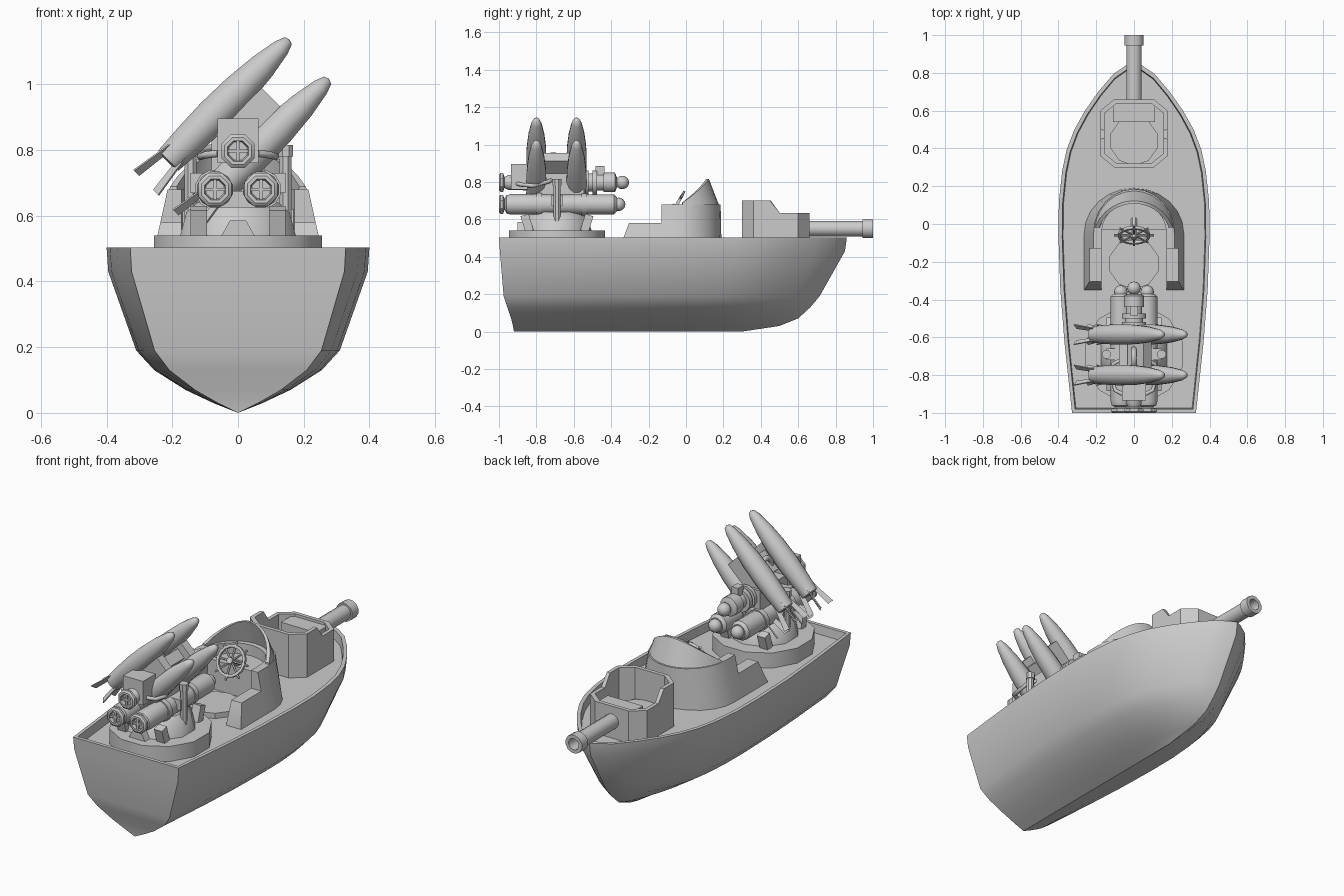
import bpy, bmesh
from math import sin, cos, pi, radians
from mathutils import Vector, Matrix

if "Cube" in bpy.data.objects:
    bpy.data.objects.remove(bpy.data.objects["Cube"])


def finish(name, bm, angle=30):
    bmesh.ops.remove_doubles(bm, verts=bm.verts, dist=0.0005)
    bmesh.ops.recalc_face_normals(bm, faces=bm.faces)
    me = bpy.data.meshes.new(name)
    bm.to_mesh(me)
    bm.free()
    ob = bpy.data.objects.new(name, me)
    bpy.context.collection.objects.link(ob)
    bpy.ops.object.select_all(action='DESELECT')
    ob.select_set(True)
    bpy.context.view_layer.objects.active = ob
    bpy.ops.object.shade_smooth_by_angle(angle=radians(angle))
    return ob


def loft(name, rings, closed=True, caps=(True, True), M=Matrix(), angle=30):
    """Skin a list of equally long point rings."""
    bm = bmesh.new()
    vs = [[bm.verts.new(M @ Vector(p)) for p in r] for r in rings]
    n = len(rings[0])
    for a, b in zip(vs, vs[1:]):
        for i in range(n if closed else n - 1):
            j = (i + 1) % n
            bm.faces.new((a[i], a[j], b[j], b[i]))
    if caps[0]:
        bm.faces.new(vs[0])
    if caps[1]:
        bm.faces.new(vs[-1])
    return finish(name, bm, angle)


def frame(origin, axis):
    q = Vector((0, 0, 1)).rotation_difference(Vector(axis).normalized())
    return Matrix.Translation(origin) @ q.to_matrix().to_4x4()


def lathe(name, profile, origin, axis=(0, 0, 1), sides=12, angle=35):
    rings = [[(r * cos(2 * pi * (i + .5) / sides), r * sin(2 * pi * (i + .5) / sides), s)
              for i in range(sides)] for r, s in profile]
    rings = [r if abs(p[0]) > 0 else [(0, 0, p[1])] * sides for r, p in zip(rings, profile)]
    ends = (profile[0][0] > 0, profile[-1][0] > 0)
    return loft(name, rings, caps=ends, M=frame(origin, axis), angle=angle)


def rod(name, a, b, r, sides=8):
    d = Vector(b) - Vector(a)
    return lathe(name, [(r, 0), (r, d.length)], a, d, sides)


def box(name, c, size, rot=Matrix()):
    bm = bmesh.new()
    bmesh.ops.create_cube(bm, size=1, matrix=Matrix.Translation(c) @ rot @ Matrix.Diagonal((*size, 1)))
    return finish(name, bm)


def ball(name, c, r):
    bm = bmesh.new()
    bmesh.ops.create_uvsphere(bm, u_segments=12, v_segments=8, radius=r, matrix=Matrix.Translation(c))
    return finish(name, bm, 60)


def pipe(name, pts, r):
    cu = bpy.data.curves.new(name, 'CURVE')
    cu.dimensions = '3D'
    cu.bevel_depth, cu.bevel_resolution, cu.use_fill_caps = r, 2, True
    sp = cu.splines.new('POLY')
    sp.points.add(len(pts) - 1)
    for p, q in zip(sp.points, pts):
        p.co = (*q, 1)
    ob = bpy.data.objects.new(name, cu)
    bpy.context.collection.objects.link(ob)


# Hull: deck outline shrunk level by level, with a recessed deck inside the rim
outline = [(.99, .1), (.965, .27), (.915, .47), (.86, .65), (.806, .79), (.75, .89), (.69, .95),
           (.6, .995), (.5, 1), (.35, .975), (.2, .92), (0, .82)]


def level(z, w, y0, y1):
    side = [(f * w, y0 + t * (y1 - y0), z) for t, f in outline]
    return [(0, y1, z)] + side + [(-x, y, z) for x, y, z in reversed(side)]


loft("hull", [level(*l) for l in [
    (0, 0, -.92, .3), (.03, .075, -.925, .5), (.07, .16, -.935, .6), (.13, .255, -.955, .665),
    (.19, .31, -.975, .715), (.43, .395, -.995, .85), (.503, .4, -1, .86),
    (.503, .38, -.98, .835), (.455, .375, -.975, .83)]], caps=(False, True))

# Bow gun tub: octagon with a lower front half
half = [(.105, .3), (.178, .36), (.178, .45), (.178, .5), (.178, .6), (.105, .66)]
tub = half + [(-x, y) for x, y in reversed(half)]


def tub_ring(k, z):
    return [(x * k, .48 + (y - .48) * k, z if z else (.7 if y < .46 else .635)) for x, y in tub]


loft("gun_tub", [tub_ring(1, .44), tub_ring(1, None), tub_ring(.88, None), tub_ring(.88, .5)])
box("gun_mount", (0, .59, .55), (.22, .1, .14))
lathe("gunner_seat", [(.12, 0), (.13, .03), (0, .03)], (0, .44, .5), sides=10)
lathe("bow_gun", [(.042, 0), (.042, .325), (.052, .325), (.052, .38), (.032, .38), (.03, .2), (0, .2)],
      (0, .62, .55), (0, 1, 0))

# Cockpit: U-shaped coaming, stepped at the sides, swept from left to right
legs = [(-.35, .46), (-.305, .58), (-.13, .58), (-.13, .68)]
stations = [(0, y + .05, z) for y, z in legs]
stations += [(pi * i / 12, 0, .68) for i in range(13)]
stations += [(pi, y + .05, z) for y, z in reversed(legs)]


def coaming(a, dy, z):
    xo = .265 - (z - .45) * .22
    y = -.05 + dy
    return [(.265 * cos(a), y + .24 * sin(a), .45), (xo * cos(a), y + .235 * sin(a), z),
            (.172 * cos(a), y + .17 * sin(a), z), (.172 * cos(a), y + .17 * sin(a), .45)]


loft("cockpit_wall", [coaming(*s) for s in stations])


# Windshield: leaning arc rising towards the bow
def shield(a):
    h = .135 * max(0, sin(a) - .08) / .92
    k = 1 - .23 * h / .13
    return [(r * cos(a) * q, -.05 + (r + .015) * sin(a) * q, z)
            for r, q, z in ((.212, 1, .675), (.212, k, .68 + h), (.192, k, .68 + h), (.185, 1, .675))]


loft("windshield", [shield(radians(8 + 164 * i / 12)) for i in range(13)])
dash = [(.173 * cos(pi * i / 10), -.03 + .155 * sin(pi * i / 10)) for i in range(11)]
loft("dashboard", [[(x, y, z) for x, y in dash] for z in (.45, .62)])
lathe("cockpit_floor_disc", [(.135, 0), (.135, .03), (0, .03)], (0, -.21, .455), sides=10)

# Ship's wheel with eight handles
W = Matrix.Translation((0, -.06, .66)) @ Matrix.Rotation(radians(60), 4, 'X')
section = [(.072, -.008), (.086, -.008), (.086, .008), (.072, .008), (.072, -.008)]
loft("wheel_rim", [[(r * cos(pi * i / 8), r * sin(pi * i / 8), z) for i in range(16)]
                   for r, z in section], caps=(False, False), M=W)
for i in range(8):
    a = pi * i / 4
    rod("wheel_spoke", W @ Vector((0, 0, 0)), W @ Vector((.105 * cos(a), .105 * sin(a), 0)), .006, 6)
rod("wheel_column", W @ Vector((0, 0, .02)), W @ Vector((0, 0, -.1)), .018)

# Weapon turret base and pedestal
lathe("turret_base", [(.265, 0), (.265, .09), (0, .09)], (0, -.69, .45), sides=12)
lathe("turret_pedestal", [(.185, 0), (.165, .07), (.13, .1), (0, .1)], (0, -.69, .54), sides=10)
for sx in (-1, 1):
    rod("side_column", (.145 * sx, -.69, .57), (.145 * sx, -.69, .8), .02)
    lathe("column_cap", [(.025, 0), (.025, .035)], (.145 * sx, -.69, .78), sides=8)
    box("column_arm", (.1 * sx, -.69, .7), (.09, .06, .06))
    for sy in (-1, 1):
        box("pedestal_foot", (.12 * sx, -.69 + .16 * sy, .58), (.05, .045, .09),
            Matrix.Rotation(-.3 * sy, 4, 'X'))
loft("pedestal_bracket", [[(-.05, y, .54), (.05, y, .54), (.025, y, .585), (-.025, y, .585)]
                          for y in (-.9, -.84)])

# Three launch tubes, each with a banded body, nozzle with cross, and a nose ball
lower = [(.03, -.97), (.05, -.96), (.056, -.94), (.056, -.8), (.062, -.8), (.062, -.77), (.055, -.77),
         (.055, -.56), (.061, -.56), (.061, -.53), (.055, -.53), (.055, -.385), (.04, -.37), (0, -.37)]
upper = [(.03, -.97), (.042, -.95), (.045, -.72), (.045, -.54), (.066, -.54), (.066, -.52), (.05, -.52),
         (.05, -.5), (.066, -.5), (.066, -.475), (.045, -.475), (.045, -.44), (.054, -.44),
         (.054, -.38), (.03, -.37), (0, -.37)]
for x, z, prof, yb in ((-.07, .68, lower, -.36), (.07, .68, lower, -.36), (0, .797, upper, -.34)):
    lathe("launch_tube", prof, (x, 0, z), (0, 1, 0), 12)
    ball("tube_nose", (x, yb, z), .036)
    lathe("nozzle", [(.03, .03), (.055, .022), (.055, .008), (.045, 0), (.034, 0), (.03, .018), (0, .018)],
          (x, -1, z), (0, 1, 0), 8)
    box("nozzle_bar", (x, -.99, z), (.07, .01, .01))
    box("nozzle_bar", (x, -.99, z), (.01, .01, .07))
box("rear_housing", (0, -.855, .828), (.125, .16, .135))
box("centre_housing", (0, -.67, .76), (.16, .25, .17))
box("sight_block", (0, -.46, .86), (.04, .05, .05))
box("lower_saddle", (0, -.69, .65), (.12, .36, .05))
pipe("carry_handle", [(0, -.71 + .05 * cos(pi * i / 8), .89 + .055 * sin(pi * i / 8)) for i in range(9)], .014)
for sx in (-1, 1):
    pipe("hose", [(.06 * sx, -.9, .79), (.1 * sx, -.88, .785), (.115 * sx, -.82, .78),
                  (.11 * sx, -.74, .8), (.07 * sx, -.72, .81)], .011)

# Four inclined missiles with X-shaped tail fins, in two pairs on diagonal cradles
body = [(.03, 0), (.045, .005), (.052, .1), (.056, .2), (.053, .31), (.043, .41), (.028, .49), (.016, .52), (0, .526)]
fin = [(.035, .12), (.055, 0), (.076, -.092), (.045, -.092), (.03, 0)]
R = Matrix.Rotation(radians(-45), 4, 'Y')
for y in (-.8, -.585):
    for d in (0, .12):
        tail = Vector((-.215 + d, y, .765 - d))
        lathe("missile_body", body, tail, (1, 0, 1), 12, 50)
        for i in range(4):
            loft("missile_fin", [[(r, t, s) for r, s in fin] for t in (-.003, .003)],
                 M=frame(tail, (1, 0, 1)) @ Matrix.Rotation(pi / 4 + i * pi / 2, 4, 'Z'))
    box("missile_cradle", (.03, y, .89), (.2, .05, .08), R)
box("cradle_beam", (.03, -.69, .89), (.12, .22, .06), R)
